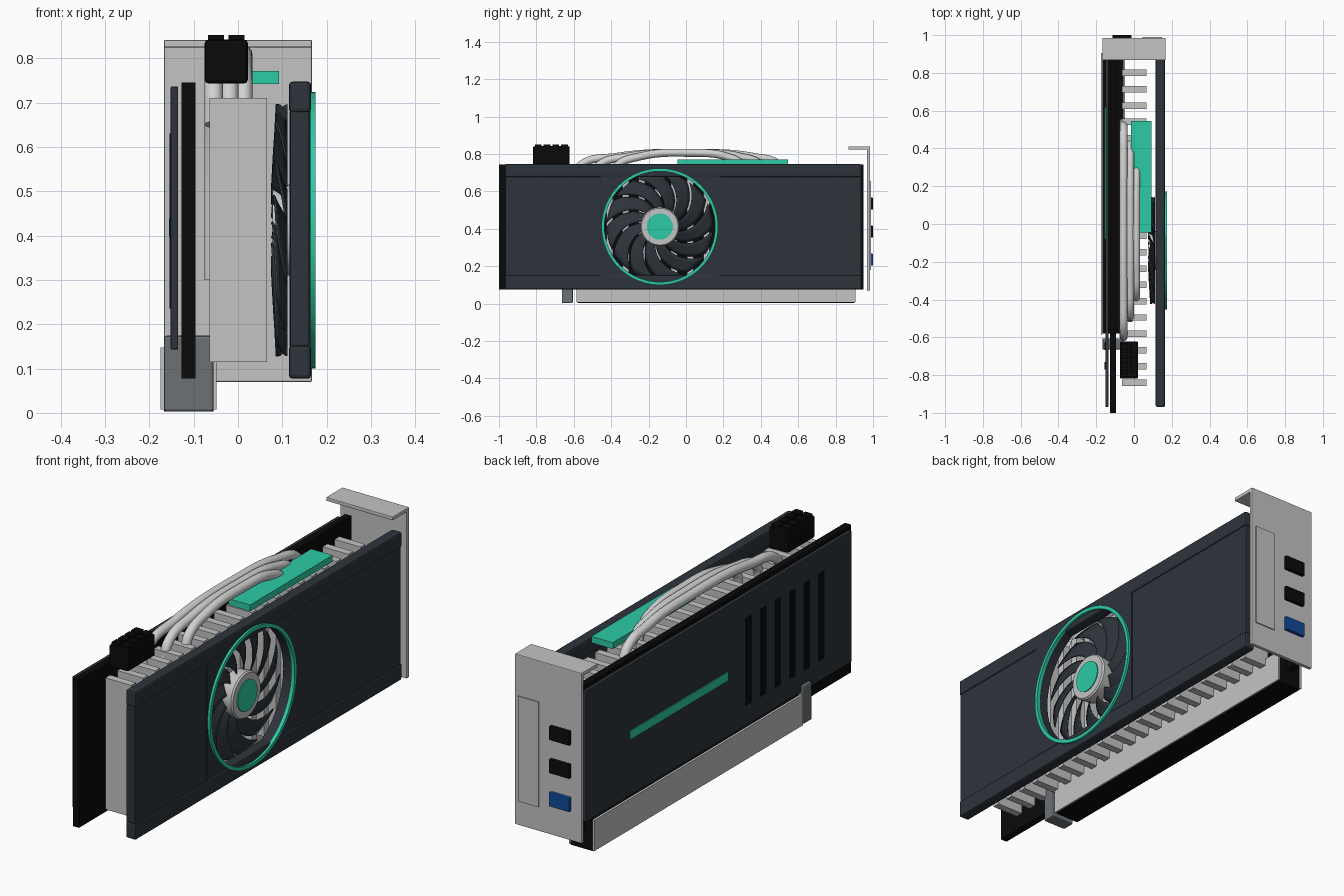
import bpy, bmesh, math
from mathutils import Vector

cube = bpy.data.objects.get("Cube")
if cube:
    bpy.data.objects.remove(cube, do_unlink=True)


def material(name, r, g, b):
    m = bpy.data.materials.new(name)
    m.use_nodes = True
    m.diffuse_color = (r, g, b, 1)
    m.node_tree.nodes["Principled BSDF"].inputs["Base Color"].default_value = (r, g, b, 1)
    return m


dark = material("dark_slate", .026, .034, .043)
black = material("black", .003, .003, .003)
silver = material("light_grey", .55, .55, .56)
pipe_grey = material("pipe_grey", .64, .64, .65)
teal = material("teal", .026, .6, .38)
slate = material("mid_slate", .15, .165, .175)
blue = material("blue", .005, .07, .32)


def finish(bm, name, mat):
    bmesh.ops.recalc_face_normals(bm, faces=bm.faces)
    mesh = bpy.data.meshes.new(name)
    bm.to_mesh(mesh)
    bm.free()
    ob = bpy.data.objects.new(name, mesh)
    bpy.context.collection.objects.link(ob)
    mesh.materials.append(mat)
    return ob


def box(name, x, y, z, mat, bevel=0):
    """Box from three (low, high) ranges."""
    bm = bmesh.new()
    bmesh.ops.create_cube(bm, size=1)
    for v in bm.verts:
        v.co = Vector([(lo + hi) / 2 + c * (hi - lo) for c, (lo, hi) in zip(v.co, (x, y, z))])
    ob = finish(bm, name, mat)
    if bevel:
        mod = ob.modifiers.new("bevel", 'BEVEL')
        mod.width = bevel
        mod.segments = 2
    return ob


def smooth(ob):
    bpy.ops.object.select_all(action='DESELECT')
    ob.select_set(True)
    bpy.context.view_layer.objects.active = ob
    bpy.ops.object.shade_smooth_by_angle(angle=math.radians(35))


FAN_Y, FAN_Z = -.14, .412


def fan_point(x, r, a):
    return Vector((x, FAN_Y + r * math.cos(a), FAN_Z + r * math.sin(a)))


def lathe(name, profile, mat, closed=False, steps=64):
    """Revolve (x, radius) points around the fan axis."""
    bm = bmesh.new()
    rings = [[bm.verts.new(fan_point(x, r, math.tau * i / steps)) for i in range(steps)]
             for x, r in profile]
    pairs = list(zip(rings, rings[1:]))
    if closed:
        pairs.append((rings[-1], rings[0]))
    else:
        bm.faces.new(rings[0])
        bm.faces.new(rings[-1])
    for a, b in pairs:
        for i in range(steps):
            j = (i + 1) % steps
            bm.faces.new((a[i], a[j], b[j], b[i]))
    ob = finish(bm, name, mat)
    smooth(ob)
    return ob


# Fan shroud: two rails, two slightly recessed panels, centre with a round opening
front = (.115, .165)
box("shroud_top_rail", front, (-.968, .938), (.677, .747), dark, .008)
box("shroud_bottom_rail", front, (-.968, .938), (.077, .152), dark, .008)
box("shroud_front_panel", (.117, .161), (-.966, -.455), (.15, .68), dark, .004)
box("shroud_back_panel", (.117, .161), (.177, .936), (.15, .68), dark, .004)
centre = box("shroud_centre", (.116, .164), (-.457, .18), (.15, .68), dark)
cutter = lathe("opening_cutter", [(.05, .298), (.25, .298)], dark)
cutter.hide_render = True
cutter.hide_set(True)
cutter.display_type = 'WIRE'
cut = centre.modifiers.new("opening", 'BOOLEAN')
cut.object = cutter
cut.solver = 'EXACT'
lathe("fan_ring", [(.16, .296), (.175, .296), (.175, .312), (.16, .312)], teal, True)

# Fan hub and swept blades
lathe("fan_hub", [(.078, .1), (.135, .104), (.142, .098)], silver)
lathe("hub_cap", [(.13, .07), (.146, .07)], teal)
BLADES, ROWS, COLS = 12, 9, 5
bm = bmesh.new()
for k in range(BLADES):
    grid = []
    for i in range(ROWS):
        t = i / (ROWS - 1)
        row = []
        for j in range(COLS):
            s = j / (COLS - 1)
            angle = math.tau * k / BLADES + .75 * t ** 1.2 + (s - .5) * .45
            depth = .078 + .012 * t + s * (.034 - .012 * t)
            row.append(bm.verts.new(fan_point(depth, .09 + .195 * t, angle)))
        grid.append(row)
    for a, b in zip(grid, grid[1:]):
        for j in range(COLS - 1):
            bm.faces.new((a[j], a[j + 1], b[j + 1], b[j]))
blades = finish(bm, "fan_blades", dark)
blades.modifiers.new("thickness", 'SOLIDIFY').thickness = .005
smooth(blades)

# Heatsink fins
for i in range(20):
    y = -.84 + i * .0863
    box(f"heatsink_fin_{i + 1}", (-.064, .065), (y - .017, y + .017), (.115, .71), silver)

# Heat pipes arching over the fins
for i, (x, start, end, low) in enumerate([(-.055, -.6, .53, .3), (-.02, -.5, .43, .35),
                                          (.012, -.4, .33, .4)]):
    span = end - start
    path = [(start, .65), (start + .03, .735), (start + .2 * span, .785),
            (start + .58 * span, .806), (start + .85 * span, .785),
            (end - .03, .74), (end, .66), (end, low)]
    curve = bpy.data.curves.new(f"heat_pipe_{i + 1}", 'CURVE')
    curve.dimensions = '3D'
    curve.bevel_depth = .021
    curve.bevel_resolution = 4
    curve.use_fill_caps = True
    spline = curve.splines.new('BEZIER')
    spline.bezier_points.add(len(path) - 1)
    for p, (y, z) in zip(spline.bezier_points, path):
        p.co = (x, y, z)
        p.handle_left_type = p.handle_right_type = 'AUTO'
    curve.materials.append(pipe_grey)
    bpy.context.collection.objects.link(bpy.data.objects.new(curve.name, curve))

# Top accent bar
box("top_accent_bar", (-.015, .092), (-.045, .545), (.742, .771), teal)

# Circuit board and backplate with slots and accent strip
box("circuit_board", (-.127, -.096), (-1, .948), (.077, .745), black)
box("backplate", (-.152, -.135), (-.968, .93), (.143, .736), dark, .003)
for i in range(6):
    y = -.23 - i * .104
    box(f"backplate_slot_{i + 1}", (-.155, -.15), (y - .02, y + .02), (.235, .63), black)
box("backplate_accent", (-.156, -.15), (-.08, .62), (.398, .437), teal)

# Edge connector with contact plates, and retention clip
box("edge_connector", (-.167, -.055), (-.58, .9), (.003, .145), black)
for name, x in (("outer_contacts", (-.175, -.166)), ("inner_contacts", (-.056, -.048))):
    box(name, x, (-.585, .905), (.008, .147), silver)
box("retention_clip", (-.167, -.055), (-.664, -.605), (.003, .174), slate, .006)

# Power socket with pin blocks
box("power_socket", (-.075, .022), (-.818, -.622), (.743, .842), black, .008)
for i in range(4):
    for x in (-.05, -.003):
        y = -.79 + i * .047
        box("power_pin_block", (x - .018, x + .018), (y - .018, y + .018), (.835, .852), black)

# Mounting bracket, raised panel and ports
box("bracket_plate", (-.167, .167), (.968, .985), (.07, .84), silver, .003)
box("bracket_flange", (-.167, .167), (.868, .985), (.824, .841), silver, .003)
box("bracket_panel", (.045, .148), (.98, .99), (.18, .655), silver)
for name, z, mat in (("lower_port", .235, blue), ("middle_port", .385, black),
                     ("upper_port", .535, black)):
    box(name, (-.115, -.013), (.975, 1), (z - .032, z + .032), mat, .004)
